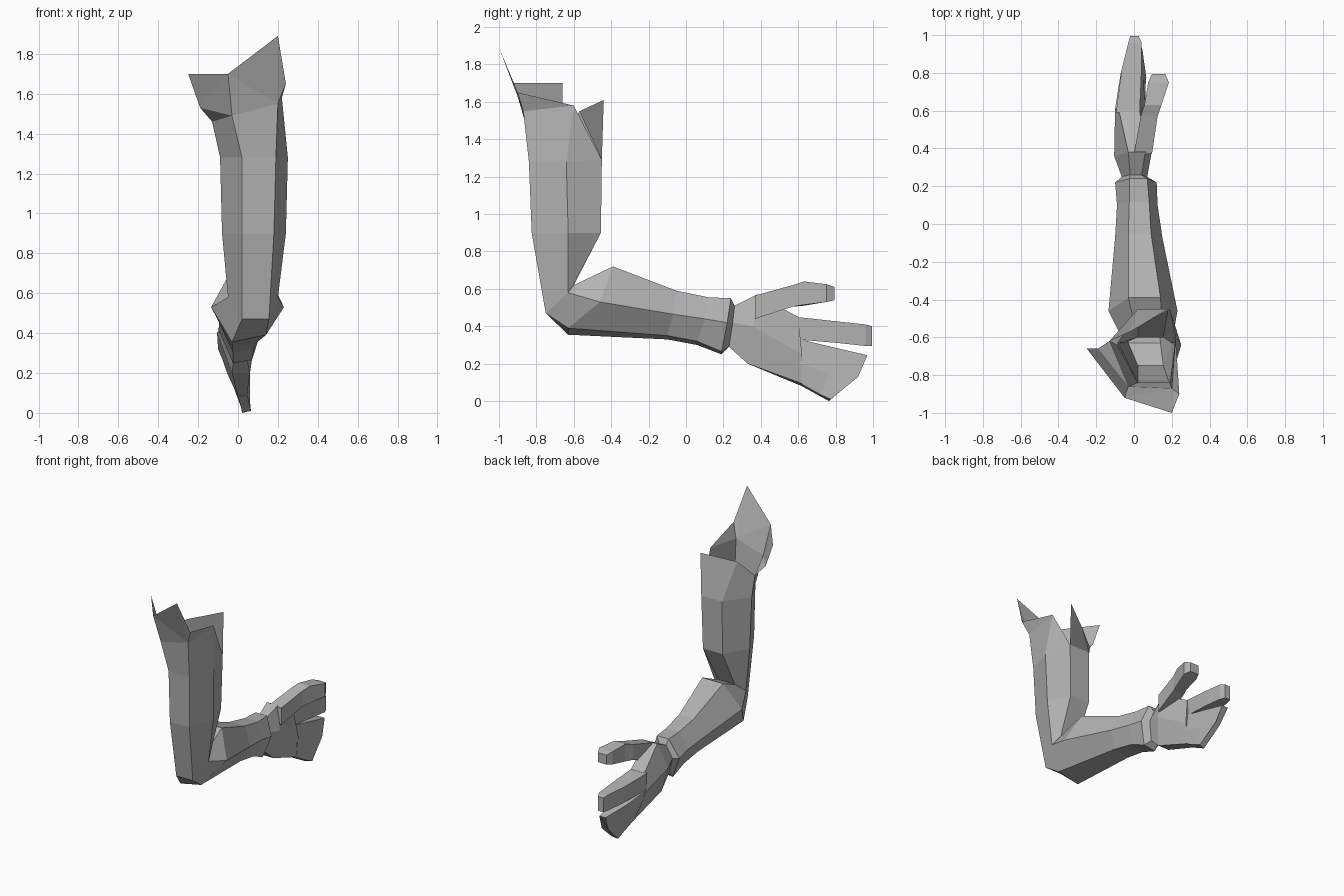
import bpy
import bmesh

# Remove the default object only
default_object = bpy.data.objects.get("Cube")
if default_object:
    bpy.data.objects.remove(default_object, do_unlink=True)

# Single flat colour
grey = bpy.data.materials.new("plain grey")
grey.use_nodes = True
colour = (0.45, 0.45, 0.45, 1)
grey.diffuse_color = colour
grey.node_tree.nodes["Principled BSDF"].inputs["Base Color"].default_value = colour


def finish(name, bm):
    """Turn a bmesh into a flat shaded object with outward normals."""
    bmesh.ops.recalc_face_normals(bm, faces=bm.faces)
    mesh = bpy.data.meshes.new(name)
    bm.to_mesh(mesh)
    bm.free()
    mesh.materials.append(grey)
    obj = bpy.data.objects.new(name, mesh)
    bpy.context.scene.collection.objects.link(obj)
    return obj


def bridge(bm, rings, cap_start=False, cap_end=False):
    """Skin a list of equal rings and return their vertices."""
    loops = [[bm.verts.new(point) for point in ring] for ring in rings]
    for lower, upper in zip(loops, loops[1:]):
        for i in range(len(lower)):
            j = (i + 1) % len(lower)
            bm.faces.new((lower[i], lower[j], upper[j], upper[i]))
    if cap_start:
        bm.faces.new(loops[0][::-1])
    if cap_end:
        bm.faces.new(loops[-1])
    return loops


def loft(name, rings, **caps):
    bm = bmesh.new()
    bridge(bm, rings, **caps)
    return finish(name, bm)


def limb_ring(outer, inner, under, mid, over, tilt=0.0):
    """Six sided section: x extents plus (y, z) of its three levels."""
    left, right = outer
    inner_left, inner_right = inner
    return [
        (inner_left, *under),
        (inner_right, under[0], under[1] + tilt),
        (right, *mid),
        (inner_right, *over),
        (inner_left, *over),
        (left, *mid),
    ]


def box_ring(left, right, y, bottom, top):
    """Four sided section across y."""
    return [(left, y, bottom), (right, y, bottom), (right, y, top), (left, y, top)]


# Shared sections where two parts meet
crook = limb_ring(outer=(-.05, .2), inner=(.02, .155),
                  under=(-.75, .47), mid=(-.63, .58), over=(-.6, .62))
wrist = limb_ring(outer=(-.065, .07), inner=(-.02, .04),
                  under=(.23, .29), mid=(.25, .42), over=(.26, .51))

# Upper arm: open tube with a torn, flared collar
bm = bmesh.new()
loops = bridge(bm, [
    crook,
    limb_ring(outer=(-.08, .24), inner=(.02, .18),
              under=(-.825, .9), mid=(-.63, .9), over=(-.455, .9)),
    limb_ring(outer=(-.09, .25), inner=(.02, .19),
              under=(-.84, 1.28), mid=(-.64, 1.28), over=(-.45, 1.29)),
])
front_left, front_right, right, back_right, back_left, left = loops[-1]
collar_points = {
    "front_left": (-.03, -.86, 1.49),
    "front_right": (.2, -.87, 1.55),
    "right": (.22, -.6, 1.58),
    "back_right": (.19, -.44, 1.61),
    "back_left": (-.02, -.57, 1.55),
    "left": (-.13, -.62, 1.46),
    "flap_corner": (-.05, -.92, 1.7),
    "front_tip": (.2, -1, 1.89),
    "right_corner": (.24, -.9, 1.65),
    "left_tip": (-.25, -.66, 1.7),
    "left_fold": (-.19, -.66, 1.53),
}
top = {key: bm.verts.new(point) for key, point in collar_points.items()}
collar_faces = [
    (front_left, front_right, top["front_right"], top["front_left"]),
    (front_right, right, top["right"], top["front_right"]),
    (right, back_right, top["right"]),
    (back_right, back_left, top["back_left"], top["back_right"]),
    (back_left, left, top["left"], top["back_left"]),
    (left, front_left, top["front_left"], top["left"]),
    (top["front_left"], top["front_right"], top["flap_corner"]),
    (top["front_right"], top["front_tip"], top["flap_corner"]),
    (top["front_right"], top["right_corner"], top["front_tip"]),
    (top["front_right"], top["right"], top["right_corner"]),
    (top["left"], top["front_left"], top["left_fold"]),
    (top["left_fold"], top["front_left"], top["flap_corner"]),
    (top["left_fold"], top["flap_corner"], top["left_tip"]),
]
for corners in collar_faces:
    bm.faces.new(corners)
finish("upper_arm", bm)

# Forearm: elbow to the turned-in wrist lip
loft("forearm", [
    crook,
    limb_ring(outer=(-.135, .23), inner=(-.03, .14),
              under=(-.63, .355), mid=(-.46, .53), over=(-.39, .72), tilt=.035),
    limb_ring(outer=(-.1, .15), inner=(-.03, .09),
              under=(-.1, .33), mid=(-.07, .465), over=(-.05, .59), tilt=.02),
    limb_ring(outer=(-.09, .125), inner=(-.025, .08),
              under=(.06, .3), mid=(.1, .44), over=(.12, .555), tilt=.02),
    limb_ring(outer=(-.1, .12), inner=(-.025, .07),
              under=(.19, .25), mid=(.22, .42), over=(.24, .55), tilt=.015),
    wrist,
])

# Palm: widens from the wrist and leans at its lower edge
loft("palm", [
    wrist,
    limb_ring(outer=(-.105, .09), inner=(-.03, .06),
              under=(.33, .2), mid=(.36, .4), over=(.38, .57)),
    [(0, .62, .08), (.045, .63, .09), (.06, .62, .25),
     (.03, .6, .45), (-.08, .6, .45), (-.1, .61, .32)],
], cap_end=True)

# Thumb: rises from the palm and bends outward
loft("thumb", [
    box_ring(0, .095, .37, .44, .565),
    box_ring(.035, .125, .57, .505, .62),
    [(.06, .63, .51), (.145, .63, .515), (.145, .63, .64), (.055, .63, .64)],
    box_ring(.075, .185, .75, .53, .625),
    box_ring(.095, .165, .795, .54, .61),
], cap_start=True, cap_end=True)

# Upper finger: long tapering bar
loft("upper_finger", [
    box_ring(-.095, .03, .59, .33, .45),
    box_ring(-.065, .04, .82, .31, .425),
    box_ring(-.03, .04, .96, .295, .41),
    box_ring(-.02, .025, .995, .295, .4),
], cap_start=True, cap_end=True)

# Lower fingers: joined blade with a rounded outer edge
loft("lower_fingers", [
    [(-.1, .61, .33), (.035, .61, .33), (.06, .61, .2),
     (.045, .62, .09), (0, .62, .08), (-.055, .61, .2)],
    [(-.07, .8, .285), (.035, .8, .285), (.05, .77, .15),
     (.06, .72, .035), (.015, .71, .03), (-.03, .77, .15)],
    [(-.02, .97, .245), (.03, .97, .245), (.045, .92, .13),
     (.065, .775, .01), (.02, .765, 0), (0, .91, .13)],
], cap_start=True, cap_end=True)
